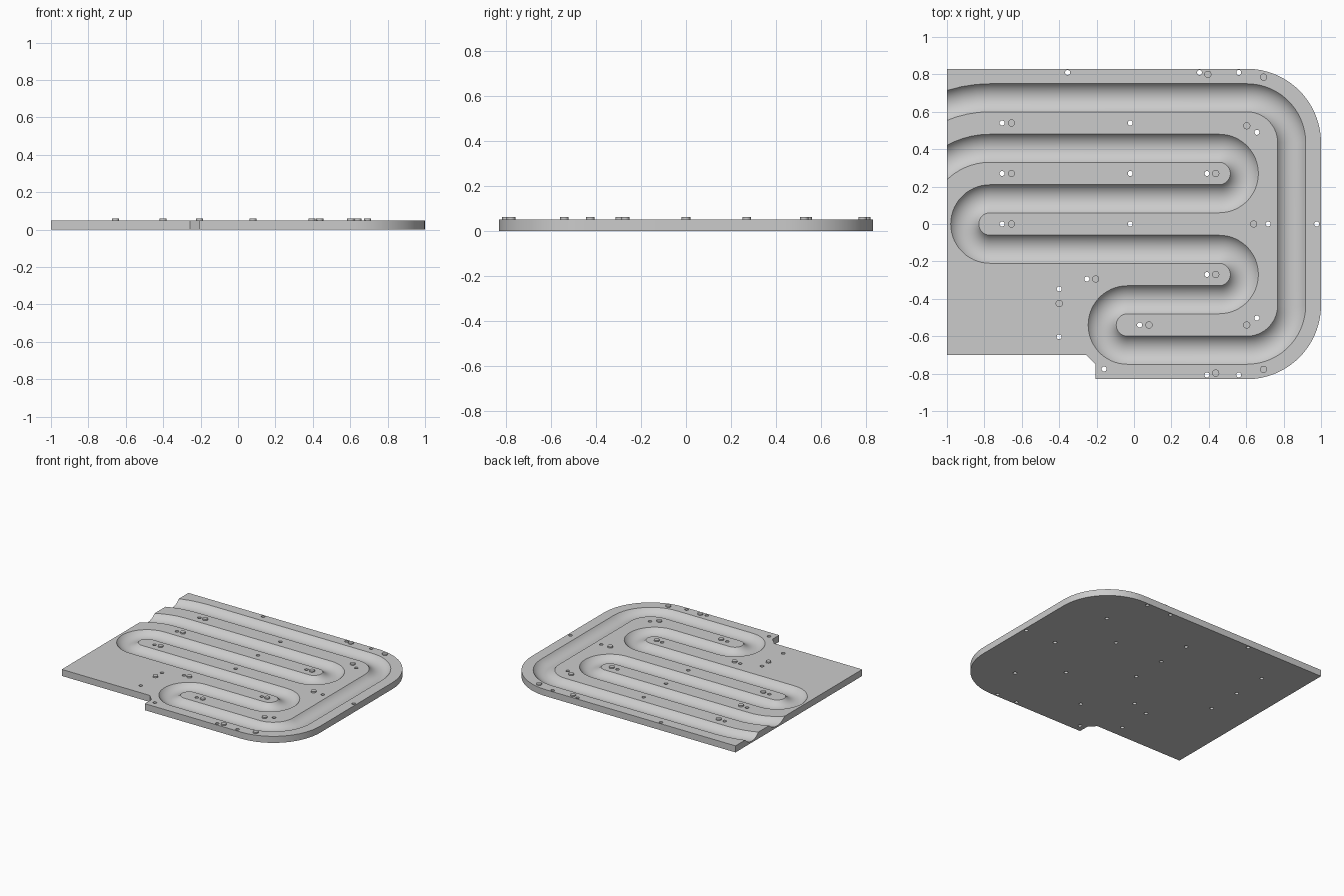
import bpy, bmesh
from math import sin, cos, radians, pi
from mathutils import Vector

if "Cube" in bpy.data.objects:
    bpy.data.objects.remove(bpy.data.objects["Cube"])

THICK = 0.05        # plate thickness
HALF = 0.075        # half width of the groove
DEPTH = 0.038       # groove depth
LANE = 0.135        # half the spacing between lanes
FAR = 5 * LANE      # outermost lane

grey = bpy.data.materials.new("light grey")
grey.use_nodes = True
colour = (0.6, 0.6, 0.6, 1)
grey.diffuse_color = colour
grey.node_tree.nodes["Principled BSDF"].inputs["Base Color"].default_value = colour


def make_object(name, bm):
    bmesh.ops.recalc_face_normals(bm, faces=bm.faces)
    mesh = bpy.data.meshes.new(name)
    bm.to_mesh(mesh)
    bm.free()
    mesh.materials.append(grey)
    ob = bpy.data.objects.new(name, mesh)
    bpy.context.collection.objects.link(ob)
    return ob


def select_only(ob):
    bpy.ops.object.select_all(action='DESELECT')
    ob.select_set(True)
    bpy.context.view_layer.objects.active = ob


def arc(cx, cy, r, start, end, step=6):
    """Points on an arc, each with the direction to the left of travel."""
    count = max(2, round(abs(end - start) / step))
    side = 1 if end < start else -1
    result = []
    for i in range(count + 1):
        a = radians(start + (end - start) * i / count)
        out = Vector((cos(a), sin(a), 0))
        result.append((Vector((cx, cy, 0)) + out * r, out * side))
    return result


def cylinders(name, spots, radius, bottom, top, sides):
    bm = bmesh.new()
    for x, y in spots:
        ring = [bm.verts.new((x + radius * cos(2 * pi * i / sides),
                              y + radius * sin(2 * pi * i / sides), bottom))
                for i in range(sides)]
        face = bm.faces.new(ring)
        new = bmesh.ops.extrude_face_region(bm, geom=[face])["geom"]
        bmesh.ops.translate(bm, vec=(0, 0, top - bottom),
                            verts=[v for v in new if isinstance(v, bmesh.types.BMVert)])
    return make_object(name, bm)


# Base plate with two rounded corners and a notched front edge
outline = [Vector((-1, 0.83, 0))]
outline += [p for p, n in arc(0.603, 0.433, 0.397, 90, 0, 4)]
outline += [p for p, n in arc(0.603, -0.433, 0.397, 0, -90, 4)]
outline += [Vector((x, y, 0)) for x, y in
            ((-0.207, -0.83), (-0.207, -0.75), (-0.256, -0.7), (-1, -0.7))]
bm = bmesh.new()
base = bm.faces.new([bm.verts.new(p) for p in outline])
new = bmesh.ops.extrude_face_region(bm, geom=[base])["geom"]
bmesh.ops.translate(bm, vec=(0, 0, THICK),
                    verts=[v for v in new if isinstance(v, bmesh.types.BMVert)])
plate = make_object("plate", bm)

# Winding groove: arcs joined by straight lanes
path = (arc(-0.77, 0, FAR, 125, 90)
        + arc(0.603, 0.435, FAR - 0.435, 90, 0)
        + arc(0.603, -0.435, FAR - 0.435, 0, -90)
        + arc(-0.035, -4 * LANE, LANE, 270, 90)
        + arc(0.455, -2 * LANE, LANE, -90, 90)
        + arc(-0.77, 0, LANE, 270, 90)
        + arc(0.455, 2 * LANE, LANE, -90, 90)
        + arc(-0.77, 0, 3 * LANE, 90, 150))

# Circular-arc groove section, closed above the plate
radius = (HALF ** 2 + DEPTH ** 2) / (2 * DEPTH)
spread = math_angle = Vector((0, -1)).angle(Vector((HALF, DEPTH - radius)))
section = []
for i in range(15):
    a = spread * (2 * i / 14 - 1)
    section.append((radius * sin(a), THICK - DEPTH + radius - radius * cos(a)))
section += [(HALF, THICK + 0.03), (-HALF, THICK + 0.03)]

bm = bmesh.new()
rings = [[bm.verts.new(p + n * s + Vector((0, 0, z))) for s, z in section]
         for p, n in path]
for a, b in zip(rings, rings[1:]):
    for i in range(len(section)):
        j = (i + 1) % len(section)
        bm.faces.new((a[i], a[j], b[j], b[i]))
bm.faces.new(rings[0])
bm.faces.new(rings[-1])
groove_cutter = make_object("groove_cutter", bm)

# Through holes, row by row
hole_rows = {
    0.81: (-0.355, 0.35, 0.56),
    4 * LANE: (-0.705, -0.02),
    0.49: (0.657,),
    2 * LANE: (-0.705, -0.02, 0.39),
    0: (-0.705, -0.02, 0.717, 0.977),
    -0.294: (-0.252,),
    -2 * LANE: (0.39,),
    -0.347: (-0.4,),
    -0.603: (-0.4,),
    -4 * LANE: (0.03,),
    -0.503: (0.657,),
    -0.775: (-0.16,),
    -0.807: (0.39, 0.56),
}
holes = [(x, y) for y, xs in hole_rows.items() for x in xs]
hole_cutter = cylinders("hole_cutter", holes, 0.0135, -0.02, THICK + 0.04, 20)

# Cut the groove and the holes
select_only(plate)
for cutter in (groove_cutter, hole_cutter):
    cutter.hide_render = True
    cut = plate.modifiers.new(cutter.name, 'BOOLEAN')
    cut.operation = 'DIFFERENCE'
    cut.solver = 'EXACT'
    cut.object = cutter
    bpy.ops.object.modifier_apply(modifier=cut.name)
for cutter in (groove_cutter, hole_cutter):
    bpy.data.objects.remove(cutter)

# Low round pegs on the ridges between lanes
peg_rows = {
    0.8: (0.395,),
    0.785: (0.693,),
    4 * LANE: (-0.655,),
    0.525: (0.603,),
    2 * LANE: (-0.655, 0.437),
    0: (-0.655, 0.64),
    -0.294: (-0.205,),
    -2 * LANE: (0.437,),
    -0.425: (-0.4,),
    -4 * LANE: (0.08, 0.603),
    -0.797: (0.437,),
    -0.777: (0.693,),
}
spots = [(x, y) for y, xs in peg_rows.items() for x in xs]
pegs = cylinders("pegs", spots, 0.019, THICK - 0.005, THICK + 0.01, 24)

for ob in (plate, pegs):
    select_only(ob)
    bpy.ops.object.shade_smooth_by_angle(angle=radians(30))
